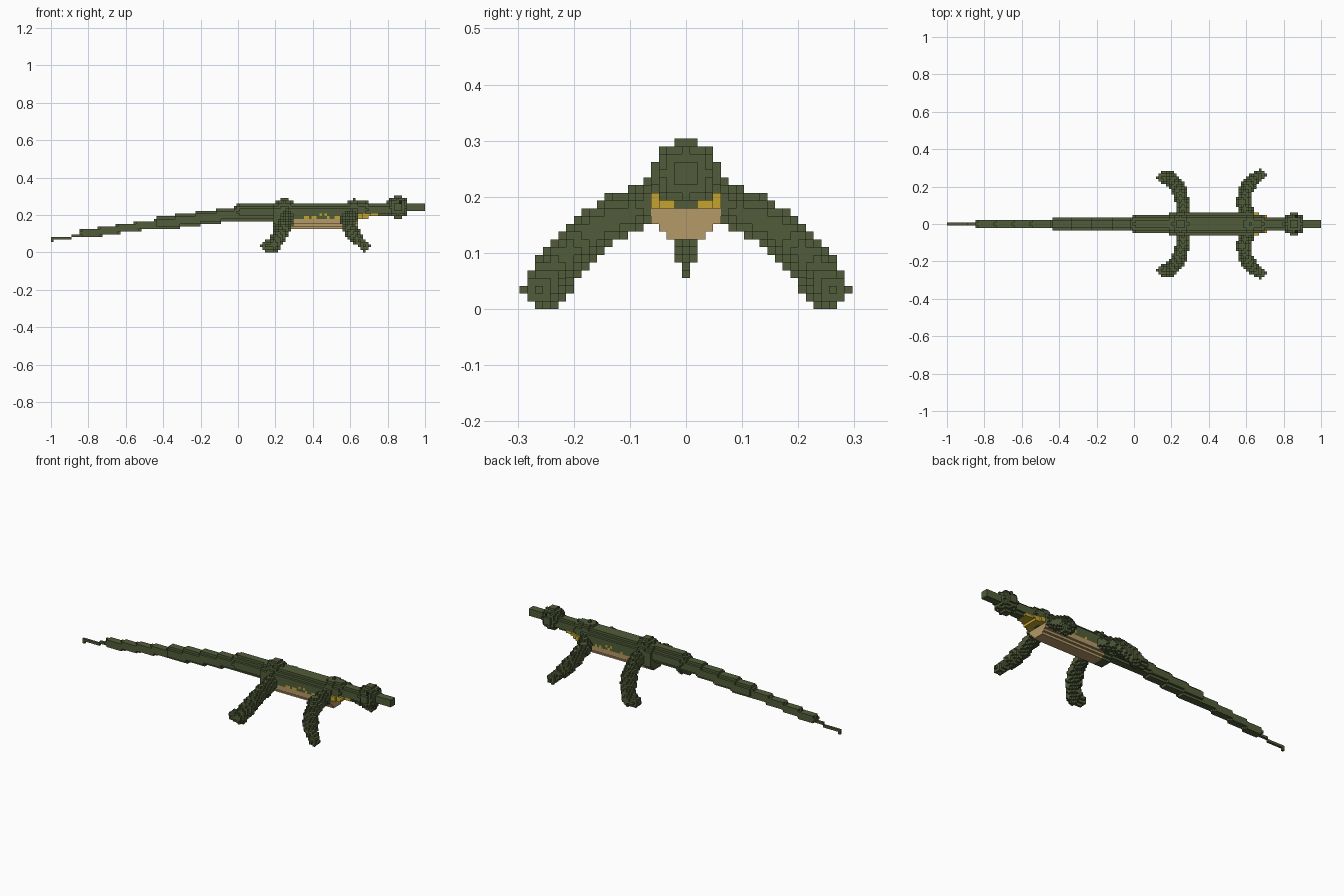
import bpy
import bmesh
import math
import random

random.seed(4)
cube = bpy.data.objects.get("Cube")
if cube:
    bpy.data.objects.remove(cube, do_unlink=True)

V = 2 / 145  # block size


def make_material(name, rgb):
    m = bpy.data.materials.new(name)
    m.use_nodes = True
    m.diffuse_color = (*rgb, 1)
    m.node_tree.nodes["Principled BSDF"].inputs["Base Color"].default_value = (*rgb, 1)
    return m


MATS = [
    make_material("olive green", (0.082, 0.107, 0.042)),
    make_material("belly tan", (0.46, 0.32, 0.14)),
    make_material("throat yellow", (0.55, 0.37, 0.03)),
    make_material("eye black", (0.008, 0.008, 0.012)),
]
GREEN, TAN, YELLOW, BLACK = range(4)

parts = {}   # part name -> its blocks
blocks = {}  # block -> colour index


def cell(x, y, z):
    """Block index holding a point; the y index is centred on zero."""
    j = int(math.copysign(math.floor(abs(y) / V + 0.5), y))
    return math.floor((x + 1) / V), j, math.floor(z / V)


def put(part, block, colour):
    if block not in blocks:
        blocks[block] = colour
        parts.setdefault(part, []).append(block)


def ball(part, centre, r2, colour=GREEN):
    """Blocky ball; r2 is the squared radius in blocks."""
    n = math.isqrt(r2)
    ci, cj, ck = centre
    for a in range(-n, n + 1):
        for b in range(-n, n + 1):
            for c in range(-n, n + 1):
                if a * a + b * b + c * c <= r2:
                    put(part, (ci + a, cj + b, ck + c), colour)


def sweep(part, path, r2, colour=GREEN):
    """Balls stamped along a path of points."""
    for p, q in zip(path, path[1:]):
        n = max(1, math.ceil(math.dist(p, q) / V * 1.5))
        for s in range(n + 1):
            t = s / n
            ball(part, cell(*(u + (w - u) * t for u, w in zip(p, q))), r2, colour)


# Torso: rounded tube with a tan underside
for i in range(86, 119):
    for j in range(-4, 5):
        for k in range(9, 19):
            dk = 13 - k if k < 14 else k - 14
            if j * j + dk * dk <= 20:
                put("torso", (i, j, k), TAN if k <= 12 and i > 89 else GREEN)

# Ragged yellow flecks along the flank
for side in (-1, 1):
    for i in range(98, 116):
        if random.random() < 0.25:
            blocks[(i, side * 4, 13)] = YELLOW
    for i, k in ((104, 14), (106, 14), (117, 14), (117, 15)):
        blocks[(i, side * 4, k)] = YELLOW

# Hip and shoulder humps
ball("hips", (90, 0, 16), 18)
ball("shoulders", (117, 0, 16), 16)

# Head, snout and eyes
for side in (-1, 1):
    put("eyes", (135, side * 3, 19), BLACK)
ball("head", (134, 0, 17), 18)
for i in range(137, 145):
    for j in (-1, 0, 1):
        for k in (16, 17, 18):
            put("snout", (i, j, k), GREEN)

# Neck, with a yellow pouch beneath
sweep("neck", [(0.62, 0, 0.225), (0.82, 0, 0.235)], 5)
sweep("neck", [(0.62, 0, 0.225), (0.67, 0, 0.228)], 10)
for i in range(117, 127):
    half = 4 if i < 121 else 3 if i < 124 else 2
    for j in range(-half, half + 1):
        for k in ((13, 14) if i < 123 else (14,)):
            put("throat", (i, j, k), YELLOW)
for block in parts["neck"]:
    if block[0] < 127 and block[2] <= 14:
        blocks[block] = YELLOW

# Tail: four sections, each thinner than the one before
sweep("tail", [(0.20, 0, 0.217), (0.01, 0, 0.207)], 10)
sweep("tail", [(0.01, 0, 0.207), (-0.41, 0, 0.155)], 6)
sweep("tail", [(-0.41, 0, 0.155), (-0.83, 0, 0.098)], 2)
for i in range(0, 13):
    put("tail", (i, 0, 5 if i < 8 else 6), GREEN)
put("tail", (0, 0, 4), GREEN)

# Sprawling legs, mirrored across the spine
FRONT = [(0.61, 0.05, 0.195), (0.585, 0.11, 0.170), (0.595, 0.18, 0.130),
         (0.635, 0.235, 0.075), (0.675, 0.262, 0.034)]
HIND = [(0.26, 0.05, 0.195), (0.265, 0.11, 0.170), (0.24, 0.18, 0.130),
        (0.215, 0.225, 0.075), (0.19, 0.248, 0.040), (0.15, 0.25, 0.034)]
for label, side in (("right", 1), ("left", -1)):
    for name, path in (("front", FRONT), ("hind", HIND)):
        pts = [(x, side * y, z) for x, y, z in path]
        part = f"{name}_leg_{'pos' if side > 0 else 'neg'}_side"
        sweep(part, pts[:-1], 5)
        sweep(part, pts[-2:], 4)

# Outward faces of a block: direction and its four corners
FACES = []
for axis in range(3):
    for sign in (-1, 1):
        u, w = (axis + 1) % 3, (axis + 2) % 3
        corners = []
        for cu, cw in ((0, 0), (1, 0), (1, 1), (0, 1))[::sign]:
            c = [0, 0, 0]
            c[axis], c[u], c[w] = (sign + 1) // 2, cu, cw
            corners.append(tuple(c))
        step = [0, 0, 0]
        step[axis] = sign
        FACES.append((tuple(step), corners))

# Skin each part, keeping only the exposed faces
for name, members in parts.items():
    bm = bmesh.new()
    verts = {}
    for block in members:
        for step, corners in FACES:
            if tuple(a + b for a, b in zip(block, step)) in blocks:
                continue
            loop = []
            for corner in corners:
                key = tuple(a + b for a, b in zip(block, corner))
                if key not in verts:
                    verts[key] = bm.verts.new((key[0] * V - 1, (key[1] - 0.5) * V, key[2] * V))
                loop.append(verts[key])
            bm.faces.new(loop).material_index = blocks[block]
    mesh = bpy.data.meshes.new(name)
    bm.to_mesh(mesh)
    bm.free()
    for m in MATS:
        mesh.materials.append(m)
    bpy.context.scene.collection.objects.link(bpy.data.objects.new(name, mesh))
